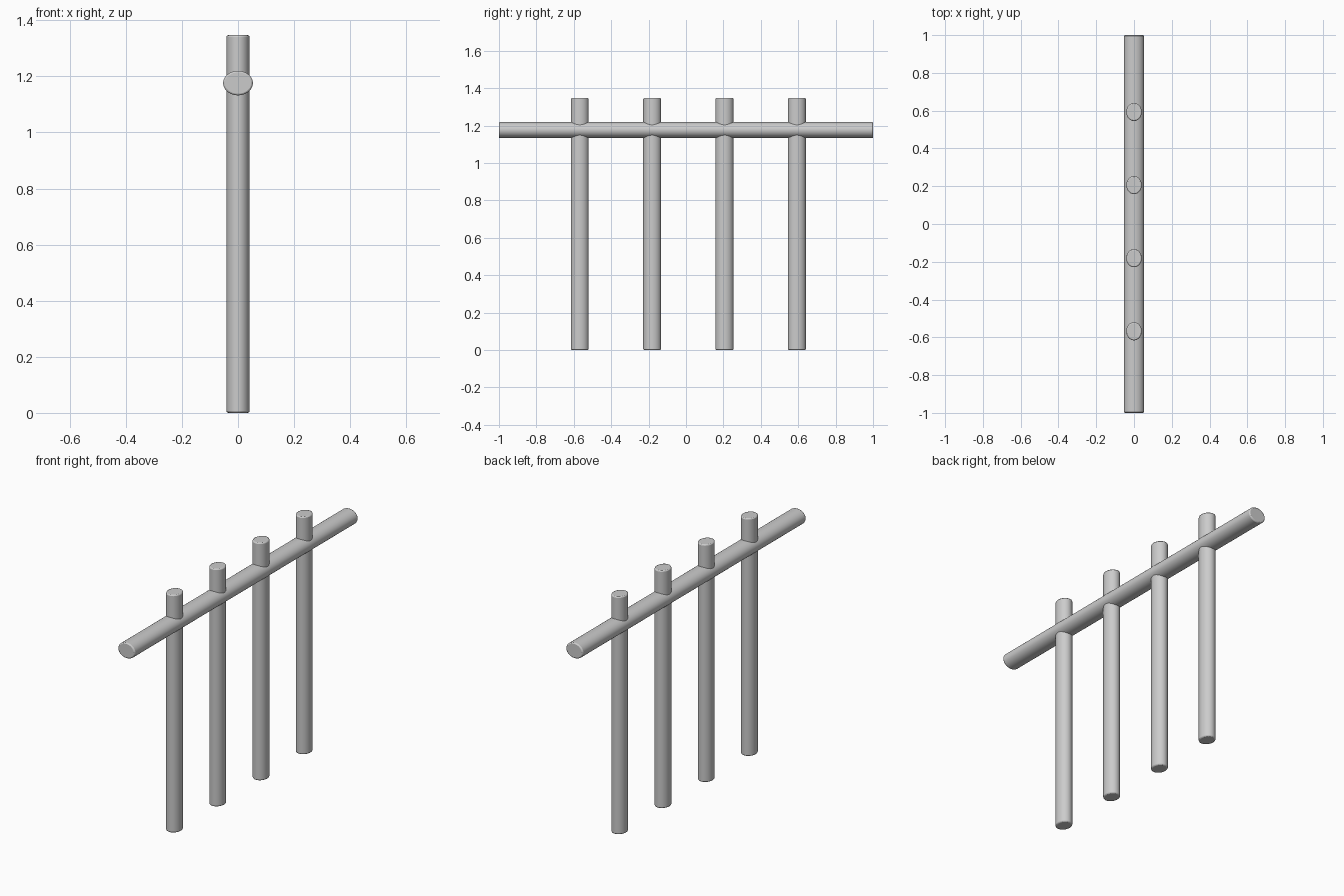
import bpy, math

if "Cube" in bpy.data.objects:
    bpy.data.objects.remove(bpy.data.objects["Cube"])

SIDES = 48


def rod(name, radii, length, location, rotation=(0, 0, 0)):
    """Oval rod with slightly softened ends."""
    bpy.ops.mesh.primitive_cylinder_add(vertices=SIDES, radius=1, depth=length,
                                        location=location, rotation=rotation)
    ob = bpy.context.object
    ob.name = name
    ob.scale = (radii[0], radii[1], 1)
    bpy.ops.object.transform_apply(location=False, rotation=True, scale=True)
    bev = ob.modifiers.new("soft_ends", 'BEVEL')
    bev.width = 0.006
    bev.segments = 2
    bev.limit_method = 'ANGLE'
    bev.angle_limit = math.radians(50)
    bpy.ops.object.shade_smooth_by_angle(angle=math.radians(40))
    return ob


# Horizontal rail running along y
rod("rail", (0.053, 0.0437), 2.0, (0, 0, 1.176), (math.radians(90), 0, 0))

# Four upright posts passing through the rail
HEIGHT = 1.347
for i in range(4):
    y = -0.568 + i * 0.387
    rod(f"post_{i + 1}", (0.041, 0.048), HEIGHT, (0, y, HEIGHT / 2))
